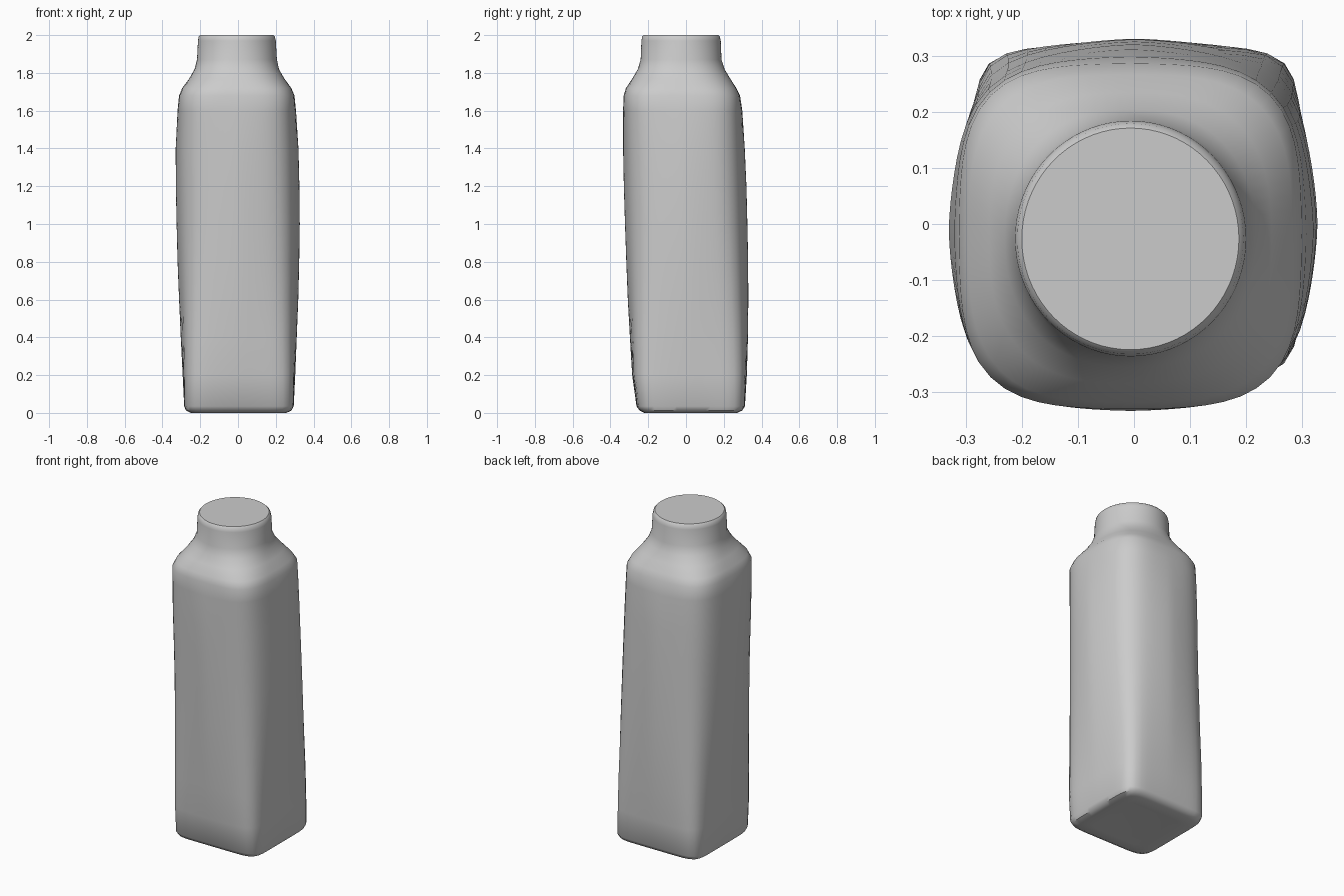
import bpy, bmesh, math

SEGMENTS = 72

# Cross-sections: z, x min, x max, y min, y max, squareness (2 = round), side bulge
SECTIONS = [
    (0.004, -0.18, 0.19, -0.16, 0.20, 8, 0),       # base
    (0.000, -0.25, 0.255, -0.22, 0.27, 8, 0),
    (0.012, -0.275, 0.283, -0.245, 0.297, 8, 0),
    (0.035, -0.285, 0.295, -0.262, 0.312, 8, 0.01),
    (0.20, -0.293, 0.303, -0.285, 0.322, 8, 0.046),
    (0.40, -0.303, 0.311, -0.297, 0.328, 8, 0.085),
    (0.60, -0.312, 0.319, -0.308, 0.330, 7.5, 0.118),
    (0.80, -0.320, 0.324, -0.316, 0.329, 7, 0.138),
    (1.00, -0.325, 0.327, -0.323, 0.325, 6.5, 0.15),
    (1.20, -0.329, 0.325, -0.329, 0.320, 6.2, 0.153),
    (1.40, -0.330, 0.320, -0.333, 0.311, 6, 0.145),
    (1.60, -0.320, 0.307, -0.333, 0.298, 4.5, 0.085),
    (1.68, -0.312, 0.299, -0.330, 0.286, 4, 0.04),
    (1.72, -0.295, 0.282, -0.318, 0.266, 3.3, 0.01),
    (1.77, -0.258, 0.245, -0.284, 0.234, 2.7, 0),
    (1.82, -0.230, 0.217, -0.255, 0.204, 2.3, 0),
    (1.87, -0.217, 0.206, -0.240, 0.188, 2, 0),
    (1.97, -0.212, 0.200, -0.236, 0.184, 2, 0),
    (1.992, -0.208, 0.195, -0.232, 0.179, 2, 0),
    (2.00, -0.200, 0.187, -0.224, 0.171, 2, 0),    # flat lid
]


def ring(bm, z, x0, x1, y0, y1, n, bulge):
    """Rounded-square loop of vertices whose sides bow outwards."""
    verts = []
    for i in range(SEGMENTS):
        a = 2 * math.pi * i / SEGMENTS
        c, s = math.cos(a), math.sin(a)
        r = (abs(c) ** n + abs(s) ** n) ** (-1 / n)
        u, v = r * c, r * s
        px = u * (1 - bulge * abs(v) ** 1.6)
        py = v * (1 - bulge * abs(u) ** 1.6)
        verts.append(bm.verts.new(((x0 + x1) / 2 + px * (x1 - x0) / 2,
                                   (y0 + y1) / 2 + py * (y1 - y0) / 2, z)))
    return verts


# Bottle: loft through the sections, capped at both ends
bm = bmesh.new()
loops = [ring(bm, *s) for s in SECTIONS]
for low, high in zip(loops, loops[1:]):
    for i in range(SEGMENTS):
        j = (i + 1) % SEGMENTS
        bm.faces.new((low[i], low[j], high[j], high[i]))
bm.faces.new(loops[0][::-1])
bm.faces.new(loops[-1])
bmesh.ops.recalc_face_normals(bm, faces=bm.faces)

mesh = bpy.data.meshes.new("bottle")
bm.to_mesh(mesh)
bm.free()
bottle = bpy.data.objects.new("bottle", mesh)
bpy.context.collection.objects.link(bottle)

grey = bpy.data.materials.new("light grey")
grey.diffuse_color = (0.6, 0.6, 0.6, 1)
mesh.materials.append(grey)

bpy.context.view_layer.objects.active = bottle
bottle.select_set(True)
bpy.ops.object.shade_smooth_by_angle(angle=math.radians(40))
